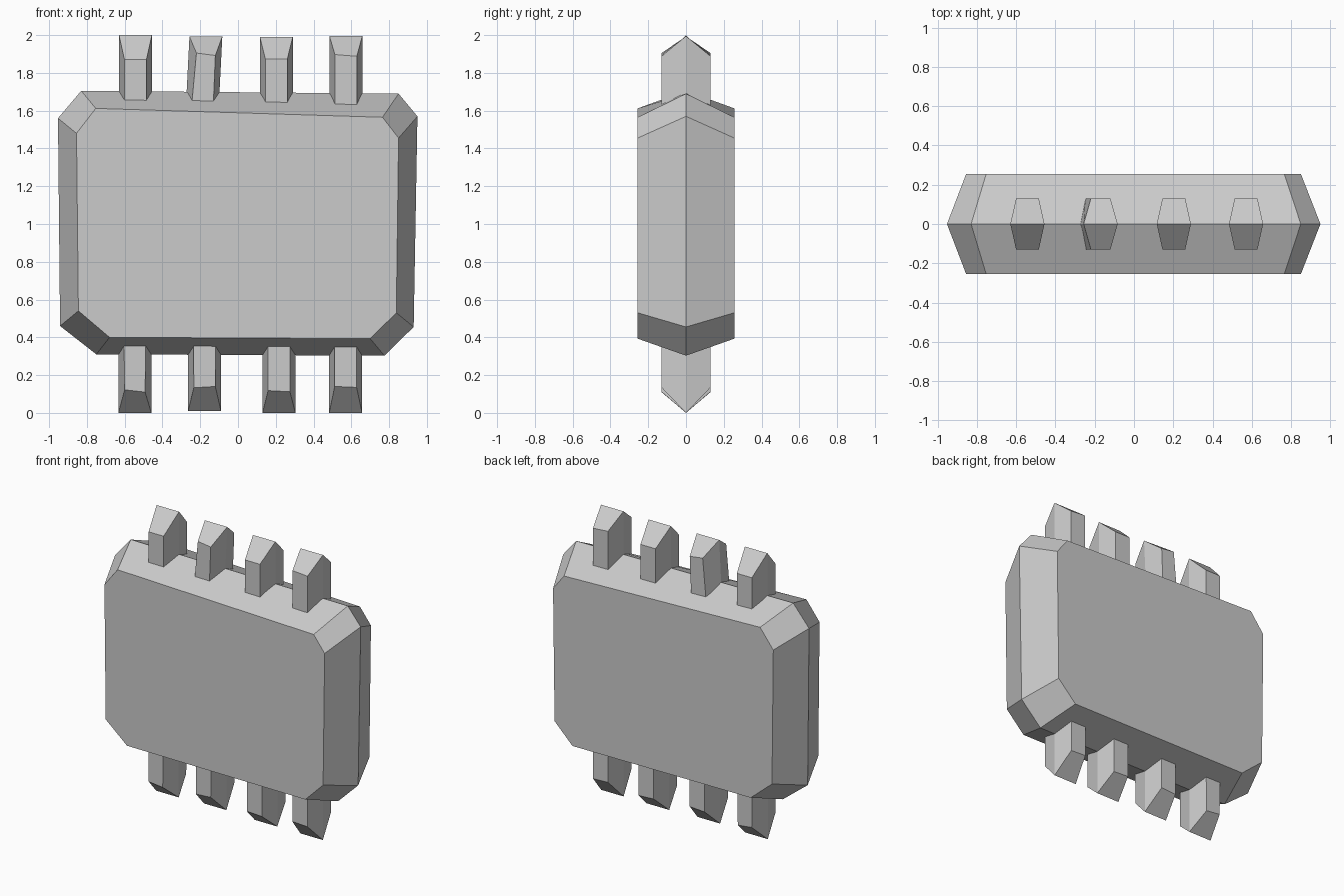
import bpy, bmesh

if "Cube" in bpy.data.objects:
    bpy.data.objects.remove(bpy.data.objects["Cube"])


def loft(name, rings):
    """Skin closed rings of equal length and cap both ends."""
    bm = bmesh.new()
    loops = [[bm.verts.new(p) for p in ring] for ring in rings]
    for a, b in zip(loops, loops[1:]):
        for i in range(len(a)):
            j = (i + 1) % len(a)
            bm.faces.new((a[i], a[j], b[j], b[i]))
    bm.faces.new(loops[0])
    bm.faces.new(loops[-1])
    bmesh.ops.recalc_face_normals(bm, faces=bm.faces)
    mesh = bpy.data.meshes.new(name)
    bm.to_mesh(mesh)
    bm.free()
    obj = bpy.data.objects.new(name, mesh)
    bpy.context.collection.objects.link(obj)


# Body: wide eight-sided outline in the middle, smaller one on front and back
middle = [(-0.83, 1.705), (0.85, 1.69), (0.95, 1.57), (0.93, 0.455),
          (0.775, 0.303), (-0.75, 0.31), (-0.942, 0.46), (-0.953, 1.56)]
face = [(-0.753, 1.612), (0.765, 1.565), (0.85, 1.455), (0.838, 0.53),
        (0.70, 0.393), (-0.68, 0.40), (-0.845, 0.54), (-0.855, 1.48)]
loft("body", [[(x, y, z) for x, z in outline]
              for outline, y in ((face, -0.256), (middle, 0), (face, 0.256))])


def pin(name, root_x, root_z, tip_x, ridge_z, side_z, root_half=0.058, tip_half=0.058):
    """Six-sided pin from inside the body to a ridged tip."""
    w, d = 0.087, 0.13

    def ring(cx, half, ridge, left, right):
        return [(cx - w, 0, ridge), (cx - half, -d, left), (cx + half, -d, right),
                (cx + w, 0, ridge), (cx + half, d, right), (cx - half, d, left)]

    bm_rings = [ring(root_x, root_half, root_z, root_z, root_z),
                ring(tip_x, tip_half, ridge_z, *side_z)]
    loft(name, bm_rings)
    # Split the six-sided tip cap along its ridge
    mesh = bpy.data.objects[name].data
    bm = bmesh.new()
    bm.from_mesh(mesh)
    bm.verts.ensure_lookup_table()
    bmesh.ops.connect_verts(bm, verts=[bm.verts[6], bm.verts[9]])
    bm.to_mesh(mesh)
    bm.free()


# Pins: root x, tip x, ridge height, left and right shoulder heights, tip half width
top = [(-0.543, -0.543, 2.0, (1.87, 1.87), 0.058),
       (-0.190, -0.170, 1.993, (1.905, 1.892), 0.05),
       (0.203, 0.203, 1.99, (1.873, 1.873), 0.058),
       (0.571, 0.571, 1.995, (1.897, 1.888), 0.058)]
bottom = [(-0.546, -0.546, 0.0, (0.122, 0.11), 0.054),
          (-0.177, -0.177, 0.01, (0.133, 0.14), 0.057),
          (0.217, 0.217, 0.0, (0.118, 0.112), 0.058),
          (0.570, 0.570, 0.0, (0.14, 0.135), 0.058)]
for side, root_z, rows in (("top", 1.6, top), ("bottom", 0.4, bottom)):
    for i, (rx, tx, ridge, sides, half) in enumerate(rows):
        pin(f"{side}_pin_{i + 1}", rx, root_z, tx, ridge, sides, tip_half=half)
